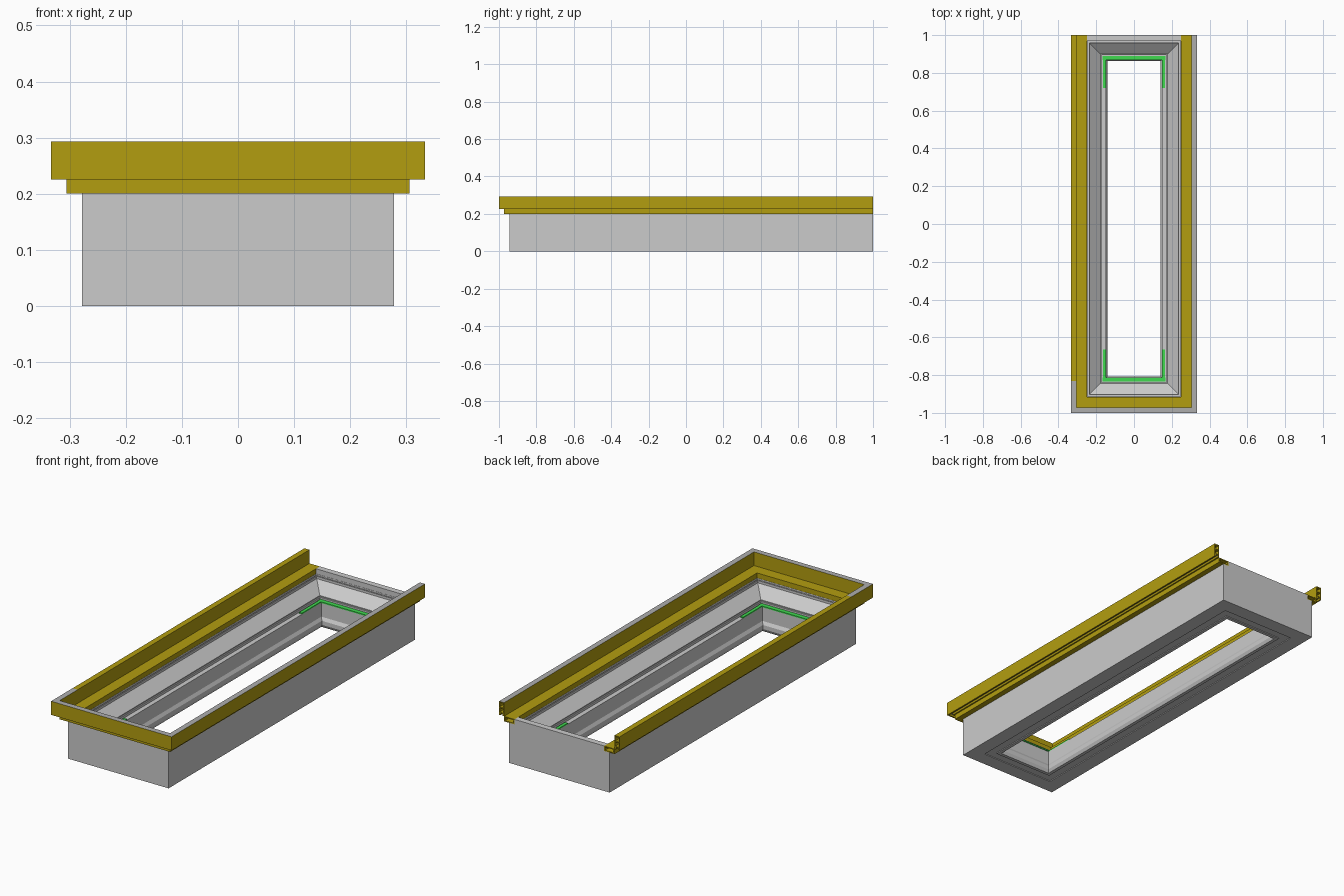
import bpy, bmesh

if "Cube" in bpy.data.objects:
    bpy.data.objects.remove(bpy.data.objects["Cube"])

FRONT, BACK = -0.667, 0.722   # ring corner = these lines offset by the half width


def material(name, rgb):
    m = bpy.data.materials.new(name)
    m.diffuse_color = (*rgb, 1)
    m.use_nodes = True
    m.node_tree.nodes["Principled BSDF"].inputs["Base Color"].default_value = m.diffuse_color
    return m


yellow = material("yellow", (0.45, 0.34, 0.005))
grey = material("light_grey", (0.42, 0.42, 0.42))
green = material("green", (0.05, 0.7, 0.08))


def finish(bm, name, *mats):
    bmesh.ops.recalc_face_normals(bm, faces=bm.faces)
    me = bpy.data.meshes.new(name)
    bm.to_mesh(me)
    bm.free()
    ob = bpy.data.objects.new(name, me)
    bpy.context.collection.objects.link(ob)
    for m in mats:
        me.materials.append(m)
    return ob


def sweep(bm, profile, path, closed):
    """Sweep closed (half width, z) profile through stations path(r)."""
    stations = list(zip(*[[bm.verts.new((x, y, z)) for x, y in path(r)] for r, z in profile]))
    n, k = len(stations), len(profile)
    for i in range(n if closed else n - 1):
        a, b = stations[i], stations[(i + 1) % n]
        for j in range(k):
            bm.faces.new((a[j], a[(j + 1) % k], b[(j + 1) % k], b[j]))
    return stations


def ring_path(r):
    return [(-r, FRONT - r), (r, FRONT - r), (r, BACK + r), (-r, BACK + r)]


def rail_path(r):
    return [(-r, 1), (-r, -0.83), (-r, FRONT - r), (r, FRONT - r), (r, 1)]


def box(name, x0, x1, y0, y1, z0, z1, *mats):
    bm = bmesh.new()
    bmesh.ops.create_cube(bm, size=1)
    for v in bm.verts:
        v.co = ((x0, x1)[v.co.x > 0], (y0, y1)[v.co.y > 0], (z0, z1)[v.co.z > 0])
    return finish(bm, name, *mats)


# Curb: rectangular ring with grooves, sloped inner face and chamfered lip
curb_profile = [(0.278, 0), (0.278, 0.2), (0.247, 0.2), (0.247, 0.19), (0.241, 0.19),
                (0.241, 0.196), (0.235, 0.196), (0.235, 0.184), (0.178, 0.137),
                (0.178, 0.132), (0.172, 0.132), (0.172, 0.12), (0.149, 0.12),
                (0.149, 0.05), (0.14, 0.035), (0.14, 0.015), (0.148, 0),
                (0.165, 0), (0.165, 0.004), (0.205, 0.004), (0.205, 0)]
bm = bmesh.new()
sweep(bm, curb_profile, ring_path, True)
finish(bm, "curb")

# Low grey strip closing the back of the curb
box("back_strip", -0.248, 0.248, 0.97, 1.0, 0.2, 0.225)

# Rim: hollow stepped rail on three sides, open at the back
outer = [(0.248, 0.2), (0.306, 0.2), (0.306, 0.225), (0.313, 0.225), (0.313, 0.235),
         (0.326, 0.235), (0.326, 0.225), (0.333, 0.225), (0.333, 0.293),
         (0.305, 0.293), (0.305, 0.225), (0.248, 0.225)]


def chamber(r0, r1, z0, z1):
    return [(r0, z0), (r1, z0), (r1, z1), (r0, z1)]


bm = bmesh.new()
loops = [outer, chamber(0.309, 0.329, 0.24, 0.261), chamber(0.309, 0.329, 0.266, 0.288),
         chamber(0.253, 0.3, 0.205, 0.22)]
ends = [[], []]
for loop in loops:
    st = sweep(bm, loop, rail_path, False)
    for k, s in enumerate((st[0], st[-1])):
        ends[k] += [bm.edges.get((s[i], s[i - 1])) for i in range(len(s))]
for edges in ends:
    bmesh.ops.triangle_fill(bm, use_beauty=True, edges=edges, normal=(0, 1, 0))
for f in bm.faces:
    c = f.calc_center_median()
    top = all(v.co.z > 0.29 for v in f.verts)
    groove = all(abs(v.co.z - 0.235) < 0.001 for v in f.verts)
    f.material_index = int(groove or (top and (c.x > -0.2 or c.y < -0.83)))
finish(bm, "rim_rail", yellow, grey)

# Green corner seals on the inner ledge, one U at each end
for tag, y, d in (("front", FRONT - 0.167, 1), ("back", BACK + 0.167, -1)):
    y0, y1 = sorted((y, y + d * 0.022))
    box(tag + "_seal", -0.167, 0.167, y0, y1, 0.12, 0.126, green)
    s0, s1 = sorted((y + d * 0.022, y + d * 0.17))
    for side, sx in (("left", -1), ("right", 1)):
        x0, x1 = sorted((sx * 0.149, sx * 0.165))
        box(f"{tag}_{side}_seal", x0, x1, s0, s1, 0.12, 0.126, green)
